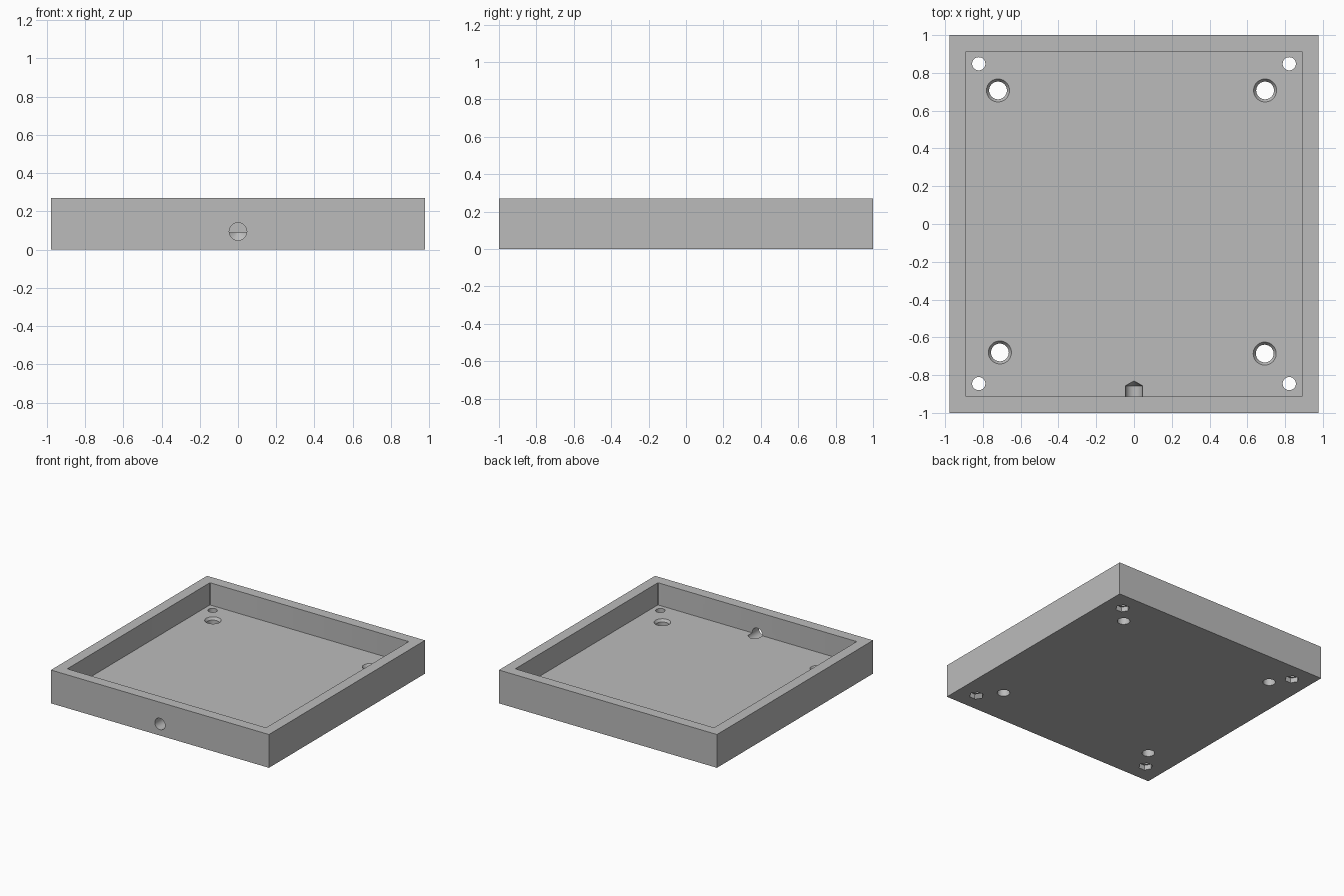
import bpy, bmesh, math
from mathutils import Matrix, Vector

cube = bpy.data.objects.get("Cube")
if cube:
    bpy.data.objects.remove(cube, do_unlink=True)

HEIGHT, FLOOR = 0.27, 0.09

grey = bpy.data.materials.new("plain_grey")
grey.use_nodes = True
grey.diffuse_color = (0.5, 0.5, 0.5, 1)
grey.node_tree.nodes["Principled BSDF"].inputs["Base Color"].default_value = (0.5, 0.5, 0.5, 1)


def to_object(name, bm):
    bmesh.ops.recalc_face_normals(bm, faces=bm.faces)
    mesh = bpy.data.meshes.new(name)
    bm.to_mesh(mesh)
    bm.free()
    obj = bpy.data.objects.new(name, mesh)
    bpy.context.collection.objects.link(obj)
    mesh.materials.append(grey)
    return obj


def box(name, size, low, high, corner=0):
    """Box between two heights, with optional rounded upright edges."""
    bm = bmesh.new()
    bmesh.ops.create_cube(bm, size=1)
    bmesh.ops.scale(bm, vec=(size[0], size[1], high - low), verts=bm.verts)
    bmesh.ops.translate(bm, vec=(0, 0, (low + high) / 2), verts=bm.verts)
    if corner:
        upright = [e for e in bm.edges
                   if abs(e.verts[0].co.z - e.verts[1].co.z) > 0.01]
        bmesh.ops.bevel(bm, geom=upright, offset=corner, segments=3,
                        profile=0.5, affect='EDGES')
    return to_object(name, bm)


def turned(name, profile, sides, matrix):
    """Solid of revolution from (radius, height) pairs along local z."""
    bm = bmesh.new()
    rings = []
    for radius, z in profile:
        rings.append([bm.verts.new((radius * math.cos(a), radius * math.sin(a), z))
                      for a in (math.tau * i / sides for i in range(sides))])
    for low, high in zip(rings, rings[1:]):
        for i in range(sides):
            j = (i + 1) % sides
            bm.faces.new((low[i], low[j], high[j], high[i]))
    bm.faces.new(rings[0])
    bm.faces.new(rings[-1])
    bmesh.ops.remove_doubles(bm, verts=bm.verts, dist=1e-5)
    bm.transform(matrix)
    return to_object(name, bm)


def cut(target, cutter):
    cutter.hide_render = True
    mod = target.modifiers.new("cut", 'BOOLEAN')
    mod.operation = 'DIFFERENCE'
    mod.solver = 'EXACT'
    mod.object = cutter
    bpy.context.view_layer.objects.active = target
    bpy.ops.object.modifier_apply(modifier=mod.name)
    bpy.data.objects.remove(cutter, do_unlink=True)


# Tray body with its open pocket
tray = box("tray", (1.956, 2.0), 0, HEIGHT)
cut(tray, box("pocket_cutter", (1.784, 1.828), FLOOR, HEIGHT + 0.1, corner=0.008))

# Corner bolt holes with hexagonal nut recesses underneath
for x in (-0.822, 0.822):
    for y in (-0.845, 0.848):
        place = Matrix.Translation((x, y, 0))
        cut(tray, turned("bolt_cutter", [(0.035, -0.05), (0.035, 0.15)], 32, place))
        cut(tray, turned("nut_cutter", [(0.053, -0.05), (0.053, 0.04)], 6, place))

# Larger countersunk holes
for x, y in ((-0.72, 0.707), (0.694, 0.707), (-0.71, -0.68), (0.692, -0.686)):
    profile = [(0.047, -0.05), (0.047, FLOOR - 0.02), (0.061, FLOOR), (0.061, FLOOR + 0.03)]
    cut(tray, turned("countersink_cutter", profile, 40, Matrix.Translation((x, y, 0))))

# Drilled cable hole through the front wall, ending in a pointed groove
drill = Matrix.Translation((0, -1, 0.094)) @ Matrix.Rotation(-math.pi / 2, 4, 'X')
cut(tray, turned("drill_cutter", [(0.046, -0.05), (0.046, 0.143), (0.001, 0.17)], 40, drill))

# Smooth round walls, crisp edges
bpy.ops.object.select_all(action='DESELECT')
tray.select_set(True)
bpy.context.view_layer.objects.active = tray
bpy.ops.object.shade_smooth_by_angle(angle=math.radians(25))
